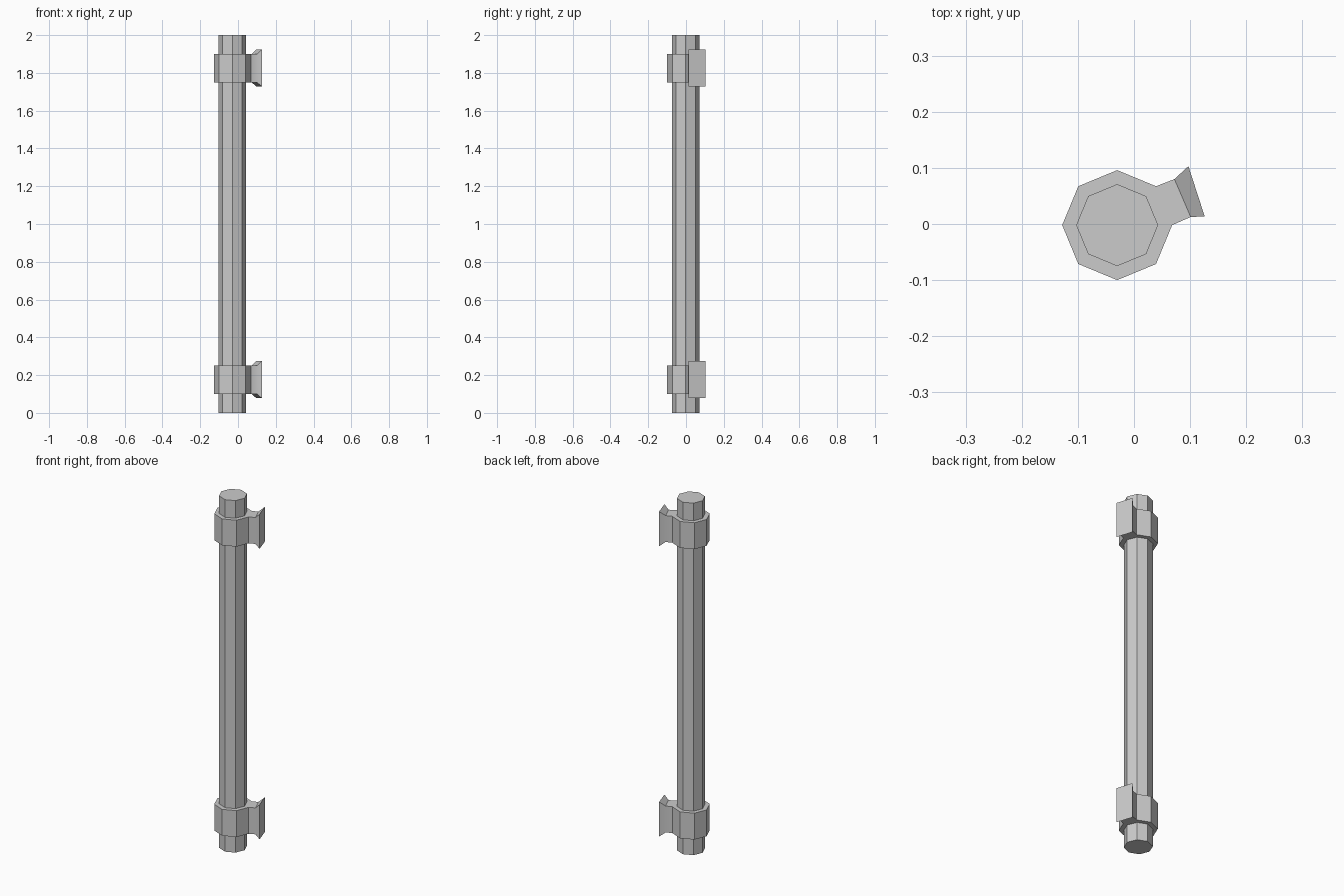
import bpy, bmesh, math
from mathutils import Vector

if "Cube" in bpy.data.objects:
    bpy.data.objects.remove(bpy.data.objects["Cube"])

CX, CY = -0.03, -0.002
SHAFT, COLLAR = 0.073, 0.098

bm = bmesh.new()


def ring(radius, z):
    return [bm.verts.new((CX + radius * math.cos(i * math.pi / 4),
                          CY + radius * math.sin(i * math.pi / 4), z)) for i in range(8)]


def bridge(lower, upper):
    n = len(lower)
    return [bm.faces.new((lower[i], lower[(i + 1) % n], upper[(i + 1) % n], upper[i]))
            for i in range(n)]


# Octagonal pipe with two stepped collars
profile = [(SHAFT, 0)]
for low, high in ((0.10, 0.25), (1.75, 1.90)):
    profile += [(SHAFT, low), (COLLAR, low), (COLLAR, high), (SHAFT, high)]
profile.append((SHAFT, 2.0))

rings = [ring(r, z) for r, z in profile]
bm.faces.new(rings[0][::-1])
bm.faces.new(rings[-1])
mounts = []
for (r0, _), (r1, _), a, b in zip(profile, profile[1:], rings, rings[1:]):
    faces = bridge(a, b)
    if r0 == r1 == COLLAR:
        mounts.append(faces[0])


def extrude_to(face, near, far, low, high):
    """Extend a mount face to a rectangle between two plan points."""
    mid = face.calc_center_median()
    face = bmesh.ops.extrude_discrete_faces(bm, faces=[face])["faces"][0]
    for v in face.verts:
        plan = near if v.co.y < mid.y else far
        v.co = Vector((*plan, low if v.co.z < mid.z else high))
    return face


# Wall mounts: straight neck, then a flared flat pad
for face, base in zip(mounts, (0.10, 1.75)):
    neck = extrude_to(face, (0.101, 0.0125), (0.072, 0.080), base, base + 0.15)
    extrude_to(neck, (0.126, 0.0135), (0.097, 0.103), base - 0.022, base + 0.175)

bmesh.ops.recalc_face_normals(bm, faces=bm.faces)
mesh = bpy.data.meshes.new("drain_pipe")
bm.to_mesh(mesh)
bm.free()
pipe = bpy.data.objects.new("drain_pipe", mesh)
bpy.context.collection.objects.link(pipe)

# Soft neck-to-pad transition, crisp octagon edges
bpy.context.view_layer.objects.active = pipe
pipe.select_set(True)
bpy.ops.object.shade_smooth_by_angle(angle=math.radians(40))
